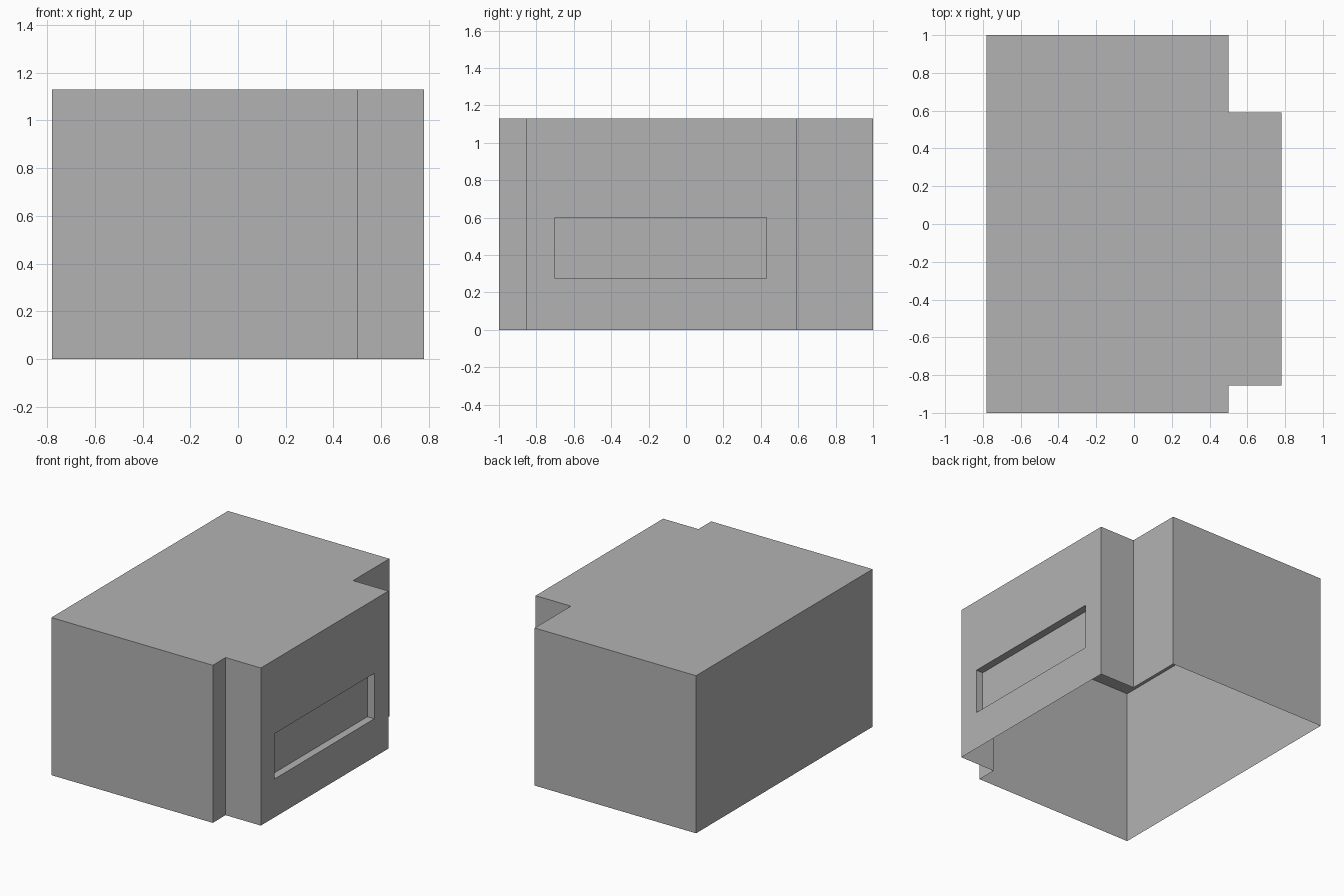
import bpy, bmesh

if "Cube" in bpy.data.objects:
    bpy.data.objects.remove(bpy.data.objects["Cube"])

HEIGHT = 1.13
RIGHT = 0.78          # front plane of the projecting bay
STEP = 0.5            # wall plane beside the bay
BAY = (-0.855, 0.59)  # bay extent along y
WIN_Y = (-0.70, 0.43)
WIN_Z = (0.275, 0.60)
DEPTH = 0.055         # window recess

grey = bpy.data.materials.new("plain grey")
grey.diffuse_color = (0.45, 0.45, 0.45, 1)
grey.use_nodes = True
grey.node_tree.nodes["Principled BSDF"].inputs["Base Color"].default_value = grey.diffuse_color

bm = bmesh.new()

# Footprint: rectangle with a bay projecting to the right
outline = [(-RIGHT, -1), (STEP, -1), (STEP, BAY[0]), (RIGHT, BAY[0]),
           (RIGHT, BAY[1]), (STEP, BAY[1]), (STEP, 1), (-RIGHT, 1)]
floor = bm.faces.new([bm.verts.new((x, y, 0)) for x, y in outline])

# Walls and flat roof, left open underneath
ext = bmesh.ops.extrude_face_region(bm, geom=[floor], use_keep_orig=True)
top_verts = [g for g in ext["geom"] if isinstance(g, bmesh.types.BMVert)]
bmesh.ops.translate(bm, verts=top_verts, vec=(0, 0, HEIGHT))
bmesh.ops.recalc_face_normals(bm, faces=bm.faces[:])
bottom = [f for f in bm.faces if all(v.co.z < 0.001 for v in f.verts)]
bmesh.ops.delete(bm, geom=bottom, context='FACES_ONLY')

# Long window opening inset in the bay front
bay = next(f for f in bm.faces if all(v.co.x > RIGHT - 0.001 for v in f.verts))
mid_y = sum(BAY) / 2
bmesh.ops.inset_individual(bm, faces=[bay], thickness=0.1)
for v in bay.verts:
    v.co.y = WIN_Y[v.co.y > mid_y]
    v.co.z = WIN_Z[v.co.z > HEIGHT / 2]

# Push the pane back to form the recess
pane = bmesh.ops.extrude_discrete_faces(bm, faces=[bay])["faces"][0]
bmesh.ops.translate(bm, verts=pane.verts[:], vec=(-DEPTH, 0, 0))

mesh = bpy.data.meshes.new("building_shell")
bm.to_mesh(mesh)
bm.free()
mesh.materials.append(grey)
shell = bpy.data.objects.new("building_shell", mesh)
bpy.context.collection.objects.link(shell)
